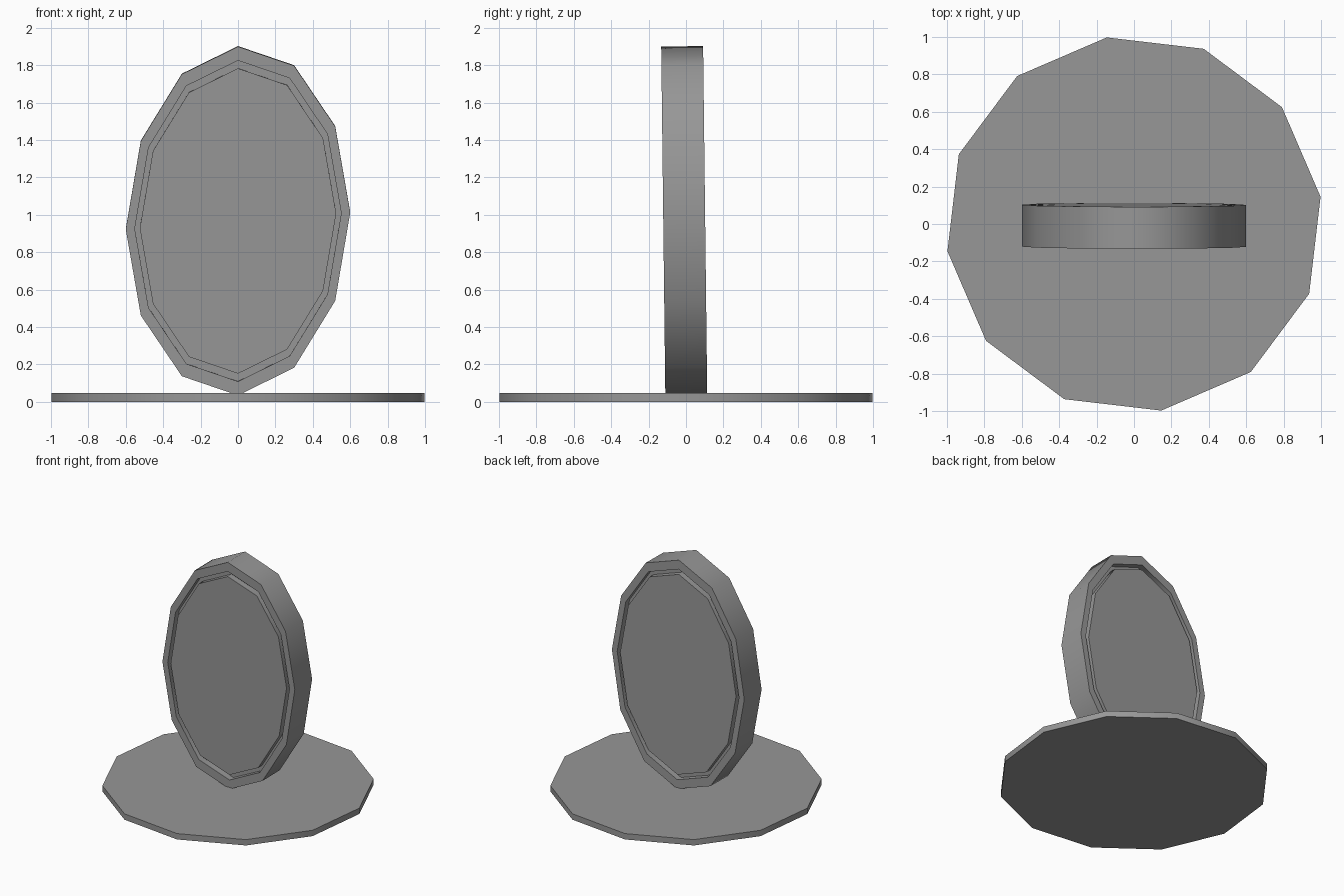
import bpy, bmesh, math

if "Cube" in bpy.data.objects:
    bpy.data.objects.remove(bpy.data.objects["Cube"])

N = 12

grey = bpy.data.materials.new("dark_grey")
grey.diffuse_color = (0.31, 0.31, 0.31, 1)
grey.use_nodes = True
grey.node_tree.nodes["Principled BSDF"].inputs["Base Color"].default_value = grey.diffuse_color


def loft(name, rings):
    """Bridge rings of N points and cap both ends."""
    verts = [p for ring in rings for p in ring]
    faces = [tuple(range(N))[::-1]]
    for r in range(len(rings) - 1):
        a, b = r * N, (r + 1) * N
        faces += [(a + i, a + (i + 1) % N, b + (i + 1) % N, b + i) for i in range(N)]
    last = (len(rings) - 1) * N
    faces.append(tuple(range(last, last + N)))
    mesh = bpy.data.meshes.new(name)
    mesh.from_pydata(verts, [], faces)
    mesh.materials.append(grey)
    bm = bmesh.new()
    bm.from_mesh(mesh)
    bmesh.ops.recalc_face_normals(bm, faces=bm.faces)
    bm.to_mesh(mesh)
    bm.free()
    obj = bpy.data.objects.new(name, mesh)
    bpy.context.collection.objects.link(obj)
    bpy.ops.object.select_all(action='DESELECT')
    obj.select_set(True)
    bpy.context.view_layer.objects.active = obj
    bpy.ops.object.shade_smooth_by_angle(angle=math.radians(50))
    return obj


def base_ring(z):
    angles = [math.radians(8.3 + 30 * i) for i in range(N)]
    return [(1.008 * math.cos(a), 1.008 * math.sin(a), z) for a in angles]


def oval_ring(scale, y):
    """Slightly skewed upright oval, leaning forward a little."""
    pts = []
    for i in range(N):
        a = math.tau * i / N
        x = 0.6 * scale * math.sin(a)
        z = scale * (0.9325 * math.cos(a) + 0.045 * math.sin(a))
        pts.append((x, y - 0.0095 - 0.0118 * z, 0.9685 + z + 0.0118 * y))
    return pts


# Round base plate
loft("base", [base_ring(0), base_ring(0.048)])

# Oval mirror body: outer rim, groove and flush centre panel on both sides
T, GROOVE = 0.112, 0.05
front = [(0.875, -T), (0.875, GROOVE - T), (0.92, GROOVE - T), (0.92, -T), (1, -T)]
back = [(s, -y) for s, y in reversed(front)]
loft("mirror_frame", [oval_ring(s, y) for s, y in front + back])
